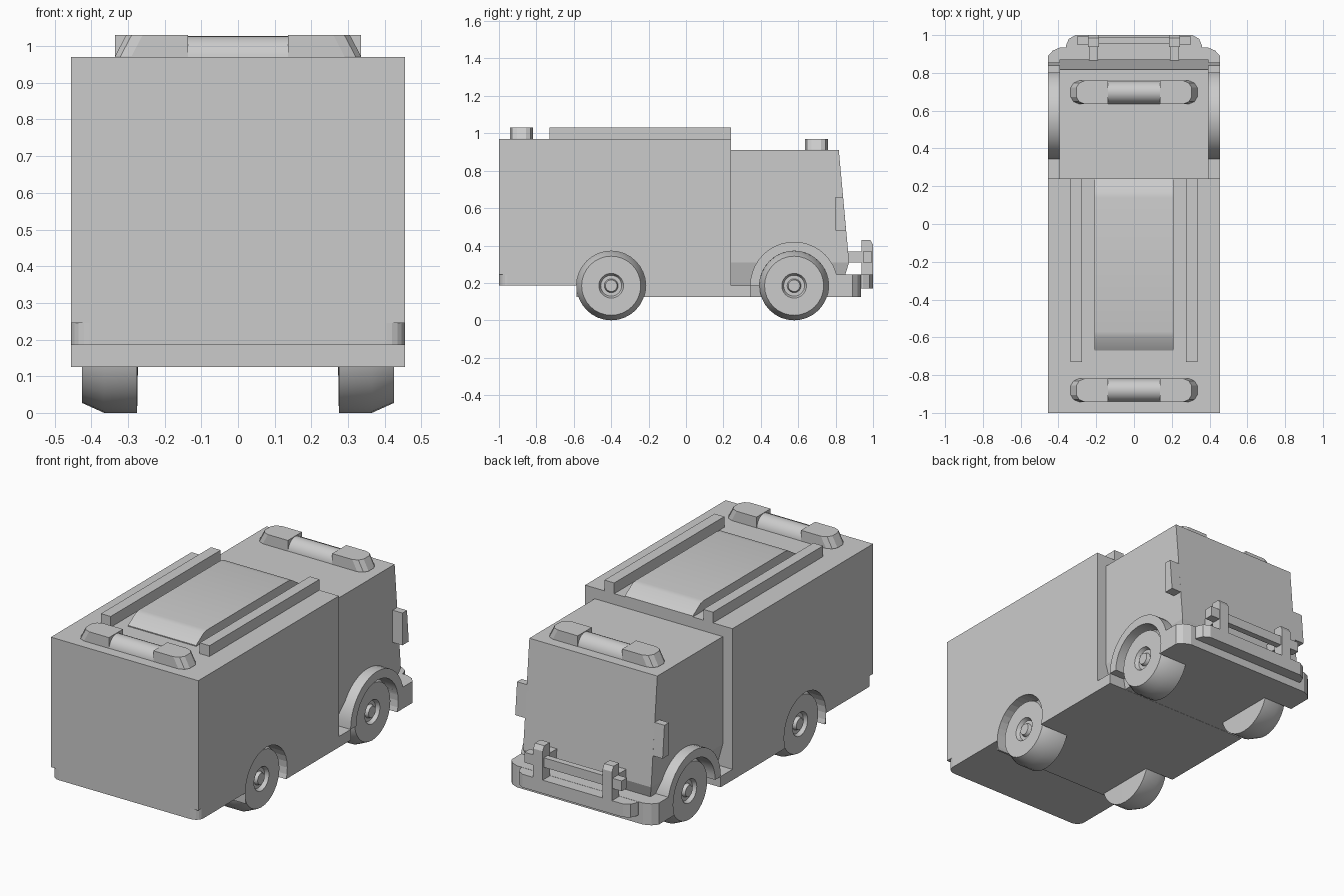
import bpy, bmesh, math
from math import sin, cos, pi, radians

if "Cube" in bpy.data.objects:
    bpy.data.objects.remove(bpy.data.objects["Cube"])

WR, WZ = 0.185, 0.185           # wheel radius and axle height
AXLES = {"rear": -0.40, "front": 0.578}
SIDES = {"right": 1, "left": -1}


def make(name, bm, smooth=False):
    bmesh.ops.recalc_face_normals(bm, faces=bm.faces)
    me = bpy.data.meshes.new(name)
    bm.to_mesh(me)
    bm.free()
    ob = bpy.data.objects.new(name, me)
    bpy.context.collection.objects.link(ob)
    if smooth:
        bpy.ops.object.select_all(action='DESELECT')
        bpy.context.view_layer.objects.active = ob
        ob.select_set(True)
        bpy.ops.object.shade_smooth_by_angle(angle=radians(35))
    return ob


def loft(name, rings, smooth=False):
    """Skin a stack of equal-length point rings and cap both ends."""
    bm = bmesh.new()
    vs = [[bm.verts.new(p) for p in r] for r in rings]
    n = len(vs[0])
    for a, b in zip(vs, vs[1:]):
        for i in range(n):
            j = (i + 1) % n
            bm.faces.new((a[i], a[j], b[j], b[i]))
    bm.faces.new(vs[0])
    bm.faces.new(vs[-1])
    return make(name, bm, smooth)


def prism(name, pts, axis, a, b, smooth=False):
    """Extrude a 2D outline: (y,z) along x, or (x,y) along z."""
    put = {"x": lambda p, t: (t, p[0], p[1]),
           "z": lambda p, t: (p[0], p[1], t)}[axis]
    return loft(name, [[put(p, t) for p in pts] for t in (a, b)], smooth)


def box(name, x0, x1, y0, y1, z0, z1):
    return prism(name, [(x0, y0), (x1, y0), (x1, y1), (x0, y1)], "z", z0, z1)


def arc(cx, cy, r, a0, a1, n, ry=None):
    ry = ry or r
    return [(cx + r * cos(radians(a0 + (a1 - a0) * i / n)),
             cy + ry * sin(radians(a0 + (a1 - a0) * i / n))) for i in range(n + 1)]


def mirrored(half):
    """Right-hand outline points followed by their mirror image."""
    return half + [(-x, y) for x, y in reversed(half)]


def cut(ob, cutters):
    bpy.context.view_layer.objects.active = ob
    for c in cutters:
        m = ob.modifiers.new("cut", 'BOOLEAN')
        m.operation, m.solver, m.object = 'DIFFERENCE', 'EXACT', c
        bpy.ops.object.modifier_apply(modifier=m.name)


# rear body with sill
body = prism("rear_body", [(-1, .185), (-.585, .185), (-.585, .125), (.345, .125),
                           (.345, .185), (.24, .185), (.24, .97), (-1, .97)],
             "x", -.455, .455)

# cab, tucked in at the bottom, sloping windscreen
cab = loft("cab", [[(-h, y0, z), (h, y0, z), (h, y1, z), (-h, y1, z)]
                   for z, h, y0, y1 in [(.126, .35, .23, .82), (.185, .36, .23, .833),
                                        (.31, .395, .23, .872), (.91, .395, .23, .817)]])

# bumper and its raised centre lip
bumper = prism("bumper", mirrored([(.455, .75), (.455, .89), (.43, .918), (.39, .935)]),
               "z", .125, .245)
prism("bumper_lip", mirrored([(.36, .90), (.36, .945), (.345, .98), (.31, 1.0)]),
      "z", .17, .244)

# wheel-well and rounded rear corner cutters
wells, corners = [], []
for s in SIDES.values():
    for y in AXLES.values():
        wells.append(prism("well_cutter", arc(y, WZ, WR, 0, 348.75, 31), "x", s * .272, s * .6))
    pts = [(.5, -1.05), (.5, -.955), (.455, -.955)] + arc(.405, -.955, .05, 0, -90, 5)[1:]
    # ellipse-free quarter round down to the rear face
    pts = [(x, max(y, -1.05) if i < 3 else -.955 + (y + .955) * .9) for i, (x, y) in enumerate(pts)]
    pts[-1] = (.405, -1.0)
    corners.append(prism("corner_cutter", [(s * x, y) for x, y in pts + [(.405, -1.05)]],
                         "z", .1, .245))
cut(body, wells + corners)
cut(cab, wells)
cut(bumper, wells)
for c in wells + corners:
    bpy.data.objects.remove(c)

# wheels: revolved profile (radius, x)
profile = [(.001, .272), (WR, .275), (WR, .365), (.158, .425), (.066, .425),
           (.056, .405), (.037, .405), (.031, .423), (.001, .423)]
N = 32
for side, s in SIDES.items():
    for end, y in AXLES.items():
        loft(f"{end}_wheel_{side}",
             [[(s * x, y + r * cos(2 * pi * i / N), WZ + r * sin(2 * pi * i / N))
               for i in range(N)] for r, x in profile], True)

    # front fender arch
    fy = AXLES["front"]
    ring = arc(fy, WZ, .235, 0, 180, 20) + arc(fy, WZ, WR, 180, 0, 20)
    prism(f"fender_{side}", ring, "x", s * .34, s * .455, True)

    # mirror flush with the windscreen slope
    prism(f"mirror_{side}", [(.80, .48), (.856, .48), (.84, .66), (.80, .66)],
          "x", s * .38, s * .455)

    # roof rail
    box(f"roof_rail_{side}", s * .275, s * .335, -.73, .24, .96, 1.03)

    # bull bar post with rounded top, arm back to cab, outer stub
    prism(f"bar_post_{side}", [(.937, .24), (1.0, .24), (1.0, .405), (.985, .43), (.937, .43)],
          "x", s * .185, s * .243)
    box(f"bar_arm_{side}", s * .19, s * .238, .84, .95, .31, .367)
    box(f"bar_stub_{side}", s * .235, s * .30, .947, .995, .31, .367)
box("bull_bar_cross", -.19, .19, .955, .99, .312, .365)

# roof shutter panel with sloped ends
prism("roof_panel", [(-.67, .96), (-.67, .975), (-.60, 1.02), (-.57, 1.025), (.14, 1.025),
                     (.17, 1.02), (.24, .975), (.24, .96)], "x", -.21, .21, True)


# light bars: sloped ends and a rounded centre
def light_bar(name, y, z):
    d, h = .062, .06
    prism(f"{name}_centre", arc(y, z - .01, d, 0, 180, 12, h + .008), "x", -.14, .14, True)
    for side, s in SIDES.items():
        base = [(.137, -d), (.29, -d), (.32, -d * .8), (.335, -d * .4),
                (.335, d * .4), (.32, d * .8), (.29, d), (.137, d)]
        loft(f"{name}_end_{side}",
             [[(s * (x - (t if x > .2 else 0)), y + v, zz) for x, v in base]
              for t, zz in ((0, z - .01), (0, z + .003), (.03, z + h))])


light_bar("rear_light_bar", -.88, .97)
light_bar("front_light_bar", .697, .91)
